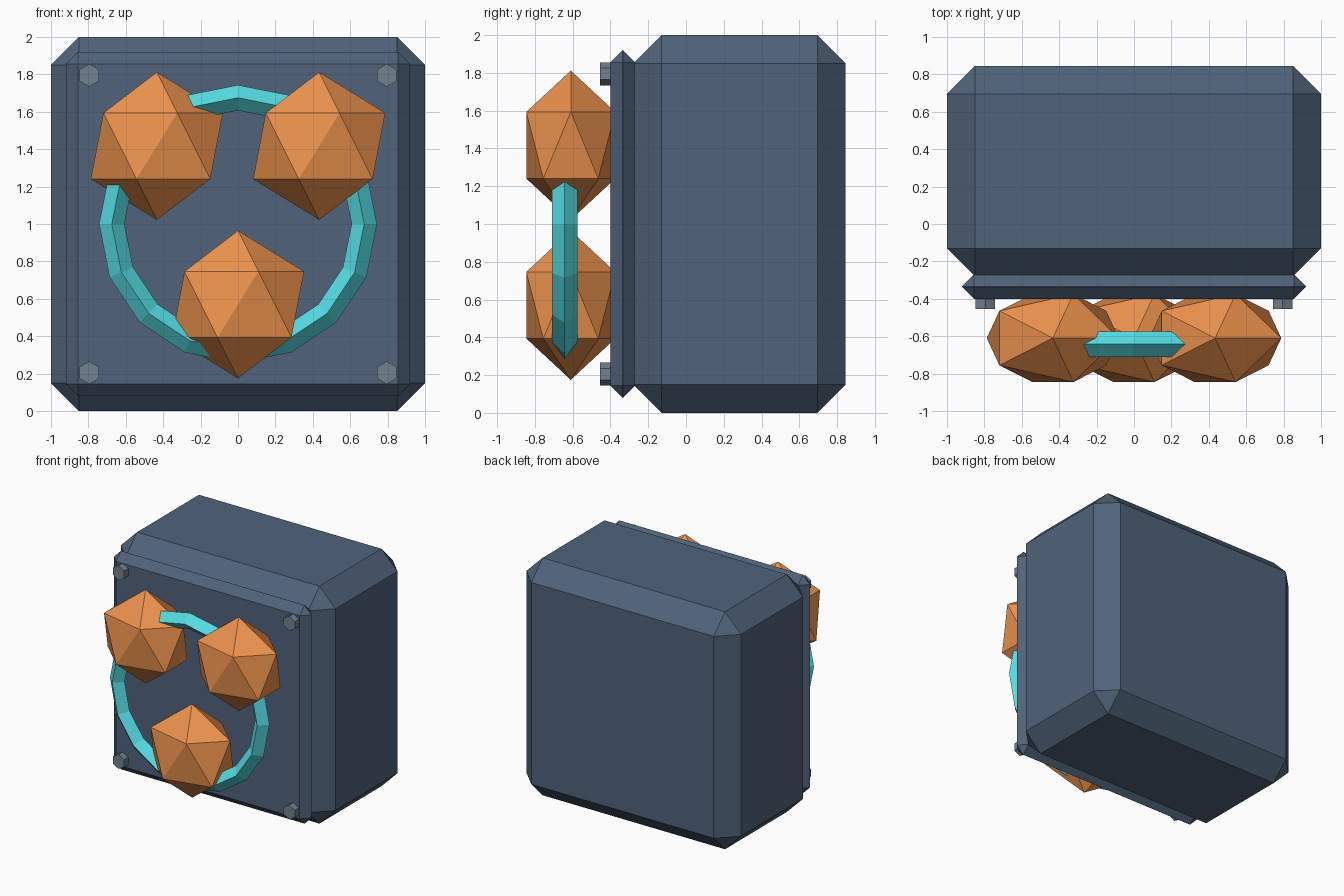
import bpy, math

if "Cube" in bpy.data.objects:
    bpy.data.objects.remove(bpy.data.objects["Cube"])


def finish(name, mat):
    ob = bpy.context.object
    ob.name = name
    ob.data.materials.append(mat)
    return ob


def material(name, r, g, b):
    m = bpy.data.materials.new(name)
    m.diffuse_color = (r, g, b, 1)
    m.use_nodes = True
    m.node_tree.nodes["Principled BSDF"].inputs["Base Color"].default_value = m.diffuse_color
    return m


def chamfered_box(name, lo, hi, chamfer, mat):
    centre = [(a + b) / 2 for a, b in zip(lo, hi)]
    bpy.ops.mesh.primitive_cube_add(size=1, location=centre)
    ob = finish(name, mat)
    ob.scale = [b - a for a, b in zip(lo, hi)]
    bpy.ops.object.transform_apply(location=False, rotation=False, scale=True)
    bev = ob.modifiers.new("chamfer", 'BEVEL')
    bev.width = chamfer
    bev.segments = 1
    bev.limit_method = 'NONE'
    return ob


slate = material("slate_blue", 0.08, 0.125, 0.195)
steel = material("bolt_steel", 0.17, 0.22, 0.27)
orange = material("orange", 0.85, 0.29, 0.075)
cyan = material("cyan", 0.09, 0.72, 0.77)

# Housing and front plate
chamfered_box("housing", (-1, -0.28, 0), (1, 0.845, 2), 0.15, slate)
chamfered_box("front_plate", (-0.92, -0.40, 0.08), (0.92, -0.27, 1.92), 0.0645, slate)

# Faceted knobs, flattened front to back
for name, x, z in (("knob_left", -0.434, 1.417),
                   ("knob_right", 0.434, 1.417),
                   ("knob_bottom", 0, 0.57)):
    bpy.ops.mesh.primitive_ico_sphere_add(subdivisions=1, radius=0.395,
                                          location=(x, -0.61, z))
    finish(name, orange).scale.y = 0.7

# Ring threading through the knobs
bpy.ops.mesh.primitive_torus_add(major_segments=16, minor_segments=4,
                                 major_radius=0.675, minor_radius=0.068,
                                 location=(0, -0.642, 1.0),
                                 rotation=(math.pi / 2, 0, 0))
finish("ring", cyan)

# Hexagonal corner bolts
for sx in (-1, 1):
    for sz in (-1, 1):
        bpy.ops.mesh.primitive_cylinder_add(vertices=6, radius=0.061, depth=0.10,
                                            location=(sx * 0.795, -0.404, 1 + sz * 0.795),
                                            rotation=(math.pi / 2, 0, 0))
        finish("corner_bolt", steel)
